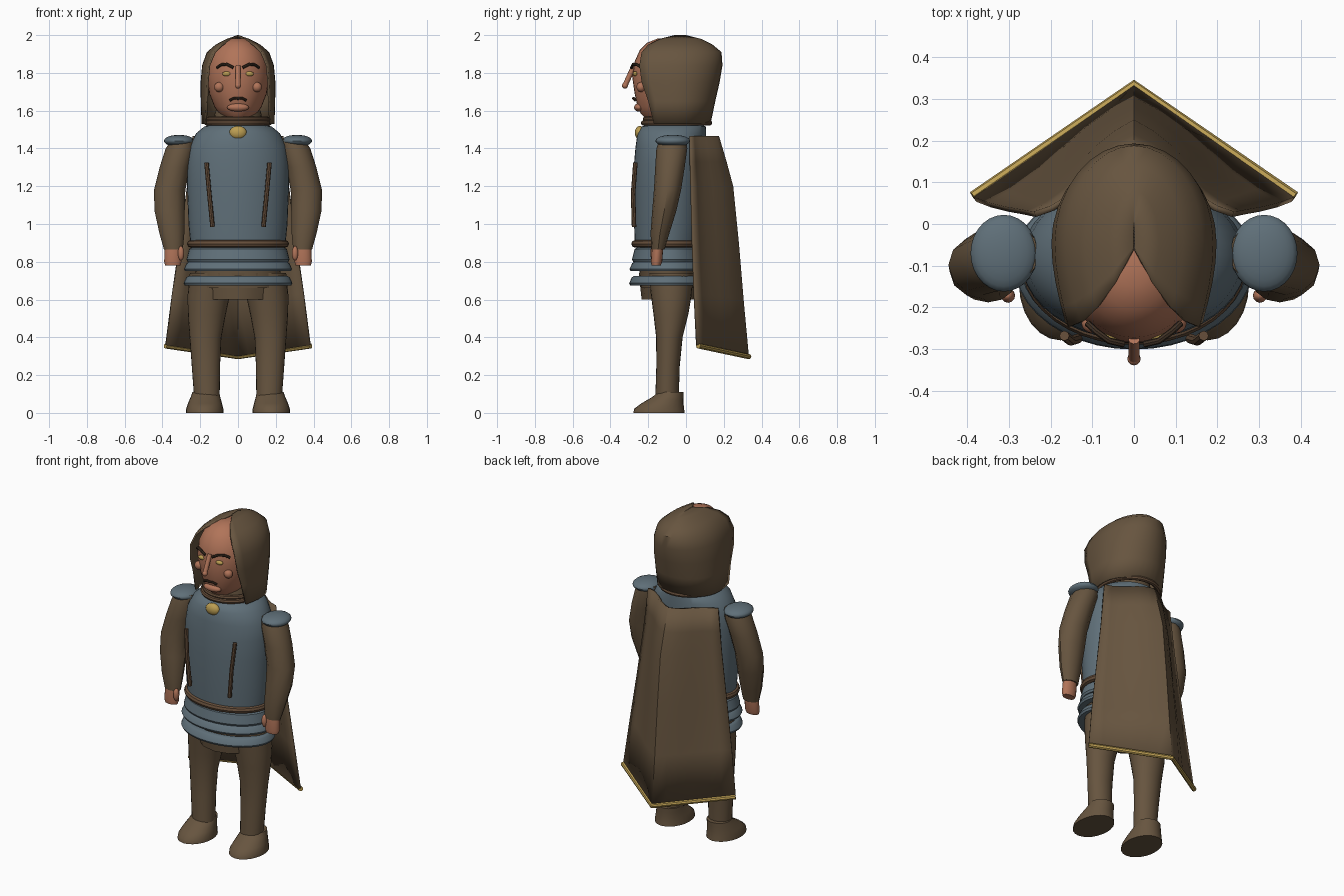
import bpy, bmesh, math
from mathutils import Vector

if "Cube" in bpy.data.objects:
    bpy.data.objects.remove(bpy.data.objects["Cube"])


def material(name, rgb):
    m = bpy.data.materials.new(name)
    m.diffuse_color = (*rgb, 1)
    m.use_nodes = True
    m.node_tree.nodes["Principled BSDF"].inputs["Base Color"].default_value = m.diffuse_color
    return m


CLOTH = material("brown cloth", (0.135, 0.09, 0.05))
LEATHER = material("leather", (0.13, 0.075, 0.042))
STEEL = material("blue steel", (0.115, 0.16, 0.19))
SKIN = material("skin", (0.44, 0.175, 0.10))
GOLD = material("gold", (0.5, 0.34, 0.085))
DARK = material("dark hair", (0.05, 0.03, 0.018))


def finish(name, bm, mat, angle=40, thick=0):
    bmesh.ops.remove_doubles(bm, verts=bm.verts, dist=1e-5)
    bmesh.ops.recalc_face_normals(bm, faces=bm.faces)
    me = bpy.data.meshes.new(name)
    bm.to_mesh(me)
    bm.free()
    ob = bpy.data.objects.new(name, me)
    bpy.context.collection.objects.link(ob)
    me.materials.append(mat)
    if thick:
        mod = ob.modifiers.new("thickness", 'SOLIDIFY')
        mod.thickness = thick
        mod.offset = -1
    bpy.ops.object.select_all(action='DESELECT')
    ob.select_set(True)
    bpy.context.view_layer.objects.active = ob
    bpy.ops.object.shade_smooth_by_angle(angle=math.radians(angle))
    return ob


def skin_rows(name, rows, mat, closed=False, caps=False, loop=False, angle=40, thick=0):
    """Join rows of points with quads."""
    bm = bmesh.new()
    vs = [[bm.verts.new(p) for p in r] for r in rows]
    n = len(vs[0])
    for i in range(len(vs) if loop else len(vs) - 1):
        a, b = vs[i], vs[(i + 1) % len(vs)]
        for j in range(n if closed else n - 1):
            k = (j + 1) % n
            bm.faces.new((a[j], a[k], b[k], b[j]))
    if caps:
        bm.faces.new(vs[0])
        bm.faces.new(vs[-1])
    return finish(name, bm, mat, angle, thick)


def ellipse(cx, cy, z, rx, ry, n):
    return [(cx + rx * math.cos(2 * math.pi * i / n),
             cy + ry * math.sin(2 * math.pi * i / n), z) for i in range(n)]


def loft(name, rings, mat, n=24, angle=40):
    return skin_rows(name, [ellipse(*r, n) for r in rings], mat, True, True, angle=angle)


def band(name, cy, rx, ry, profile, mat, n=40):
    """Oval hoop with a cross-section given as (outward, z) points."""
    return skin_rows(name, [ellipse(0, cy, z, rx + d, ry + d, n) for d, z in profile],
                     mat, True, loop=True)


def ball(name, loc, size, mat, seg=20):
    bm = bmesh.new()
    bmesh.ops.create_uvsphere(bm, u_segments=seg, v_segments=12, radius=1)
    for v in bm.verts:
        v.co = Vector(a * b + c for a, b, c in zip(v.co, size, loc))
    return finish(name, bm, mat)


def tube(name, pts, r, mat, n=8):
    pts = [Vector(p) for p in pts]
    rows = []
    for i, p in enumerate(pts):
        d = (pts[min(i + 1, len(pts) - 1)] - pts[max(i - 1, 0)]).normalized()
        u = d.orthogonal().normalized() if i == 0 else (u - d * u.dot(d)).normalized()
        w = d.cross(u)
        rows.append([p + r * (u * math.cos(t) + w * math.sin(t))
                     for t in (2 * math.pi * k / n for k in range(n))])
    return skin_rows(name, rows, mat, True, True)


# breastplate, hips and loincloth
loft("breastplate", [(0, -.095, .88, .25, .175), (0, -.09, 1.0, .262, .185),
                     (0, -.088, 1.2, .27, .19), (0, -.085, 1.32, .27, .19),
                     (0, -.08, 1.41, .258, .187), (0, -.075, 1.48, .222, .182),
                     (0, -.065, 1.515, .18, .17), (0, -.06, 1.53, .14, .14)], STEEL, 40)
loft("hips", [(0, -.09, .66, .22, .15), (0, -.09, .90, .235, .165)], CLOTH, 32)
loft("loincloth", [(0, -.09, .60, .175, .145), (0, -.09, .74, .205, .16)], CLOTH, 12, 30)

# belt and layered waist plates
round_profile = [(.02 * math.cos(t * math.pi / 4), .895 + .02 * math.sin(t * math.pi / 4))
                 for t in range(8)]
band("belt", -.095, .25, .175, round_profile, LEATHER)
for name, z0, z1, r in (("upper_waist_plate", .80, .875, .255),
                        ("middle_waist_plate", .75, .80, .268),
                        ("lower_waist_plate", .675, .725, .27)):
    band(name, -.095, r, r - .082,
         [(-.03, z0), (.012, z0), (.018, z0 + .012), (.004, z1 - .008), (-.008, z1), (-.03, z1)],
         STEEL)

# collar and clasp
for k, (z, r) in enumerate(((1.535, .165), (1.555, .155))):
    band("collar_%d" % (k + 1), -.05, r, r + .01,
         [(.014 * math.cos(t * math.pi / 4), z + .014 * math.sin(t * math.pi / 4))
          for t in range(8)], LEATHER)
loft("neck", [(0, -.06, 1.5, .14, .15), (0, -.06, 1.6, .12, .13)], CLOTH)
ball("clasp", (0, -.245, 1.483), (.046, .026, .036), GOLD)

# limbs, mirrored
for s, side in ((-1, "left"), (1, "right")):
    loft(side + "_leg", [(s * .165, -.10, .09, .068, .062), (s * .17, -.095, .25, .075, .062),
                         (s * .172, -.088, .40, .084, .07), (s * .165, -.08, .52, .1, .092),
                         (s * .155, -.078, .62, .112, .107), (s * .14, -.08, .74, .115, .12)], CLOTH)
    loft(side + "_boot", [(s * .176, -.143, 0, .1, .136), (s * .176, -.142, .022, .098, .132),
                          (s * .175, -.125, .05, .09, .112), (s * .172, -.095, .085, .078, .082),
                          (s * .17, -.08, .11, .071, .068)], CLOTH)
    loft(side + "_arm", [(s * .342, -.148, .865, .05, .034), (s * .35, -.138, .95, .066, .05),
                         (s * .362, -.115, 1.07, .08, .064), (s * .362, -.098, 1.18, .083, .072),
                         (s * .335, -.085, 1.30, .08, .078), (s * .305, -.075, 1.40, .078, .082),
                         (s * .29, -.07, 1.45, .06, .07)], CLOTH, 12, 35)
    loft(side + "_hand", [(s * .345, -.158, .78, .04, .024), (s * .345, -.156, .80, .046, .03),
                          (s * .343, -.15, .88, .044, .03)], SKIN, 16)
    ball(side + "_thumb", (s * .302, -.172, .845), (.017, .017, .038), SKIN, 12)
    ball(side + "_shoulder_pad", (s * .312, -.07, 1.44), (.08, .092, .032), STEEL, 28)
    tube(side + "_chest_strap", [(s * .167, -.268, 1.325), (s * .152, -.28, 1.16),
                                 (s * .135, -.275, .985)], .012, LEATHER)
    # facial features
    ball(side + "_eye", (s * .06, -.268, 1.795), (.024, .013, .013), GOLD, 14)
    tube(side + "_brow", [(s * .025, -.288, 1.828), (s * .06, -.28, 1.846),
                          (s * .09, -.258, 1.843), (s * .112, -.238, 1.828)], .008, DARK)
    ball(side + "_cheek", (s * .1, -.238, 1.725), (.026, .024, .026), SKIN, 16)
    tube(side + "_moustache", [(0, -.278, 1.664), (s * .02, -.278, 1.667),
                               (s * .043, -.268, 1.655)], .007, DARK)

# head: front and back depth of each slice
head = [(1.56, .07, -.215, 0), (1.585, .1, -.24, .04), (1.62, .125, -.256, .06),
        (1.69, .152, -.272, .08), (1.78, .165, -.285, .09), (1.86, .156, -.272, .08),
        (1.92, .128, -.245, .05), (1.96, .085, -.205, 0), (1.982, .035, -.15, -.07)]
loft("head", [(0, (f + b) / 2, z, r, (b - f) / 2) for z, r, f, b in head], SKIN, 32)
tube("nose", [(0, -.275, 1.835), (0, -.297, 1.79), (0, -.322, 1.735)], .014, SKIN, 10)
ball("nose_tip", (0, -.323, 1.733), (.016, .016, .016), SKIN, 12)
ball("lips", (0, -.25, 1.617), (.058, .025, .022), SKIN)

# hood: open slices running from one front edge around the back to the other
hood = [(1.53, .175, -.17, .193, .13), (1.65, .168, -.2, .197, .155),
        (1.75, .165, -.235, .198, .178), (1.84, .157, -.247, .19, .193),
        (1.91, .128, -.235, .165, .188), (1.95, .09, -.2, .118, .14),
        (1.98, .045, -.14, .06, .08), (2.0, .002, -.06, .003, .0)]
rows = []
for z, ex, ey, rx, back in hood:
    cy = -.045
    edge = [(ex + (rx - ex) * math.sin(t * math.pi / 8), ey + (cy - ey) * t / 4) for t in range(4)]
    arc = [(rx * math.cos(t * math.pi / 16), cy + (back - cy) * math.sin(t * math.pi / 16))
           for t in range(17)]
    rows.append([(x, y, z) for x, y in edge + arc + [(-x, y) for x, y in reversed(edge)]])
skin_rows("hood", rows, CLOTH, thick=.01, angle=45)

# cape: half width, centre depth, edge depth and height per row
cape = [(1.465, .24, .175, .03, 1.465), (1.33, .255, .215, .032, 1.33),
        (1.2, .27, .25, .035, 1.2), (.9, .31, .28, .042, .91),
        (.6, .35, .305, .052, .63), (.3, .385, .333, .065, .36)]
rows = []
for z, w, yc, ye, ze in cape:
    row = []
    for k in range(-6, 7):
        u = abs(k) / 6
        fold = .012 * math.sin(u * math.pi * 2)
        row.append((w * k / 6, yc + (ye - yc) * u + fold * (z > .4), z + (ze - z) * u))
    rows.append(row)
skin_rows("cape", rows, CLOTH, thick=.014, angle=35)
tube("cape_hem", [(-.385, .065, .355), (0, .332, .298), (.385, .065, .355)], .014, GOLD)
